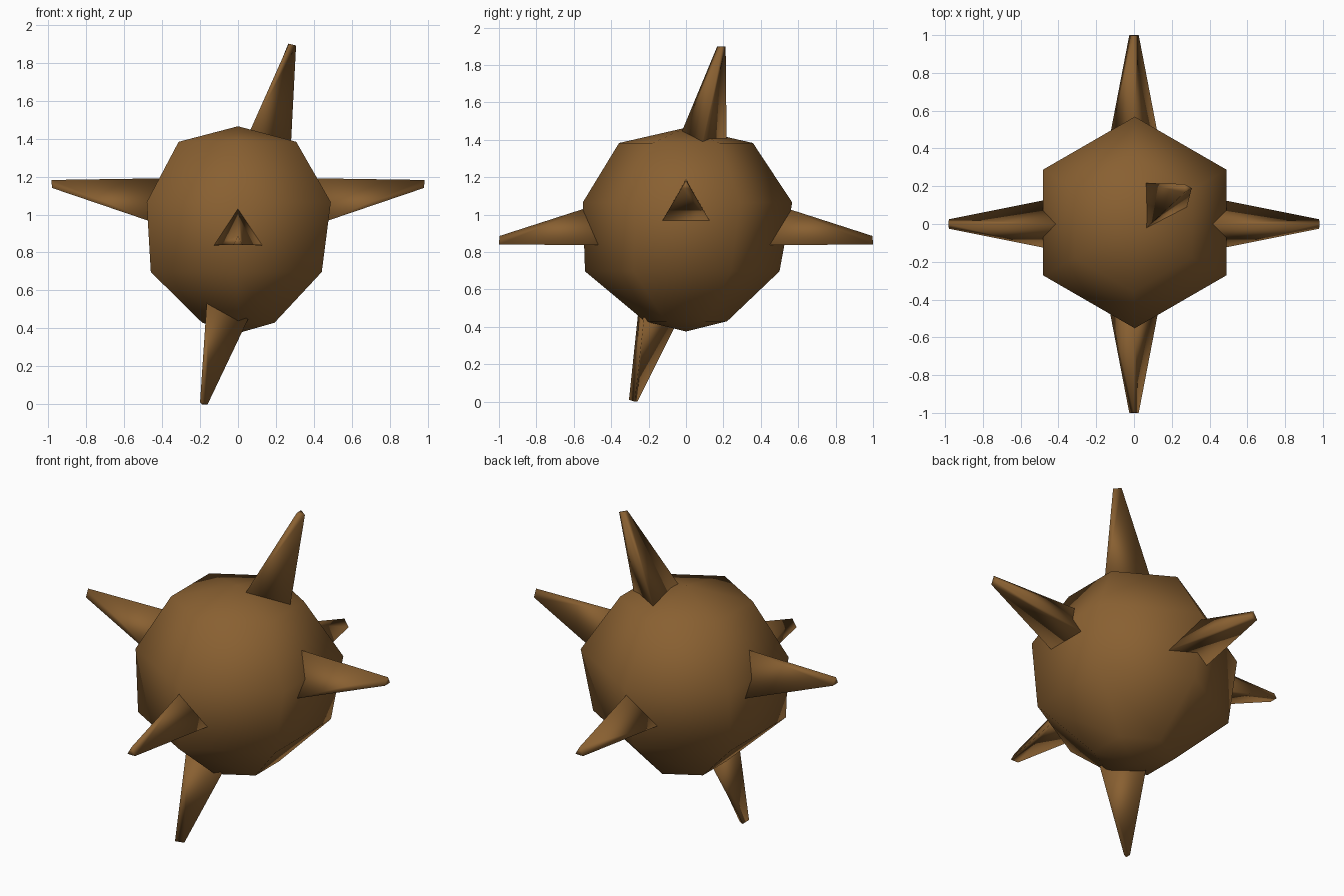
import bpy, bmesh, math
from mathutils import Vector

if "Cube" in bpy.data.objects:
    bpy.data.objects.remove(bpy.data.objects["Cube"])

brown = bpy.data.materials.new("brown")
brown.diffuse_color = (0.25, 0.117, 0.031, 1)
brown.use_nodes = True
brown.node_tree.nodes["Principled BSDF"].inputs["Base Color"].default_value = brown.diffuse_color


def finish(name, bm):
    bmesh.ops.recalc_face_normals(bm, faces=bm.faces)
    mesh = bpy.data.meshes.new(name)
    bm.to_mesh(mesh)
    bm.free()
    mesh.materials.append(brown)
    for p in mesh.polygons:
        p.use_smooth = True
    obj = bpy.data.objects.new(name, mesh)
    bpy.context.collection.objects.link(obj)
    return obj


def body():
    # six-sided ball: (height, radius, x offset, y offset) per ring
    rings = [(1.383, 0.358, -0.003, 0.0), (1.065, 0.56, 0.004, 0.008),
             (0.697, 0.52, -0.009, -0.02), (0.43, 0.22, 0.002, 0.0)]
    bm = bmesh.new()
    loops = []
    for z, r, ox, oy in rings:
        angles = [math.radians(30 + 60 * i) for i in range(6)]
        loops.append([bm.verts.new((ox + r * math.cos(a), oy + r * math.sin(a), z)) for a in angles])
    top = bm.verts.new((0, 0, 1.465))
    bottom = bm.verts.new((0, 0, 0.375))
    for i in range(6):
        j = (i + 1) % 6
        bm.faces.new((top, loops[0][i], loops[0][j]))
        bm.faces.new((bottom, loops[-1][j], loops[-1][i]))
        for a, b in zip(loops, loops[1:]):
            bm.faces.new((a[i], b[i], b[j], a[j]))
    finish("body", bm)


def spike(name, base, tip, sink=0.12):
    # three-sided tapered spike, its root continued into the body
    bm = bmesh.new()
    base, tip = [Vector(v) for v in base], [Vector(v) for v in tip]
    a = [bm.verts.new(p + (p - q) * sink) for p, q in zip(base, tip)]
    b = [bm.verts.new(q) for q in tip]
    for i in range(3):
        j = (i + 1) % 3
        bm.faces.new((a[i], a[j], b[j], b[i]))
    bm.faces.new(a)
    bm.faces.new(b)
    finish(name, bm)


body()

# mirrored spikes on the four sides
for s, side, end in ((1, "right", "back"), (-1, "left", "front")):
    spike(side + "_spike",
          [(s * 0.45, 0, 1.19), (s * 0.48, 0.125, 0.97), (s * 0.48, -0.125, 0.97)],
          [(s * 0.983, 0, 1.182), (s * 0.98, 0.025, 1.14), (s * 0.98, -0.025, 1.14)])
    spike(end + "_spike",
          [(0, s * 0.55, 1.03), (0.125, s * 0.48, 0.838), (-0.125, s * 0.48, 0.838)],
          [(0, s * 0.997, 0.886), (0.025, s * 1.0, 0.84), (-0.025, s * 1.0, 0.84)])

# leaning spikes above and below
spike("top_spike",
      [(0.065, 0.217, 1.41), (0.065, -0.022, 1.445), (0.28, 0.09, 1.39)],
      [(0.265, 0.212, 1.90), (0.268, 0.167, 1.90), (0.306, 0.19, 1.89)])
spike("bottom_spike",
      [(-0.165, -0.25, 0.53), (0.03, -0.23, 0.40), (-0.13, -0.06, 0.40)],
      [(-0.2, -0.305, 0.01), (-0.16, -0.275, 0.0), (-0.19, -0.26, 0.0)])
